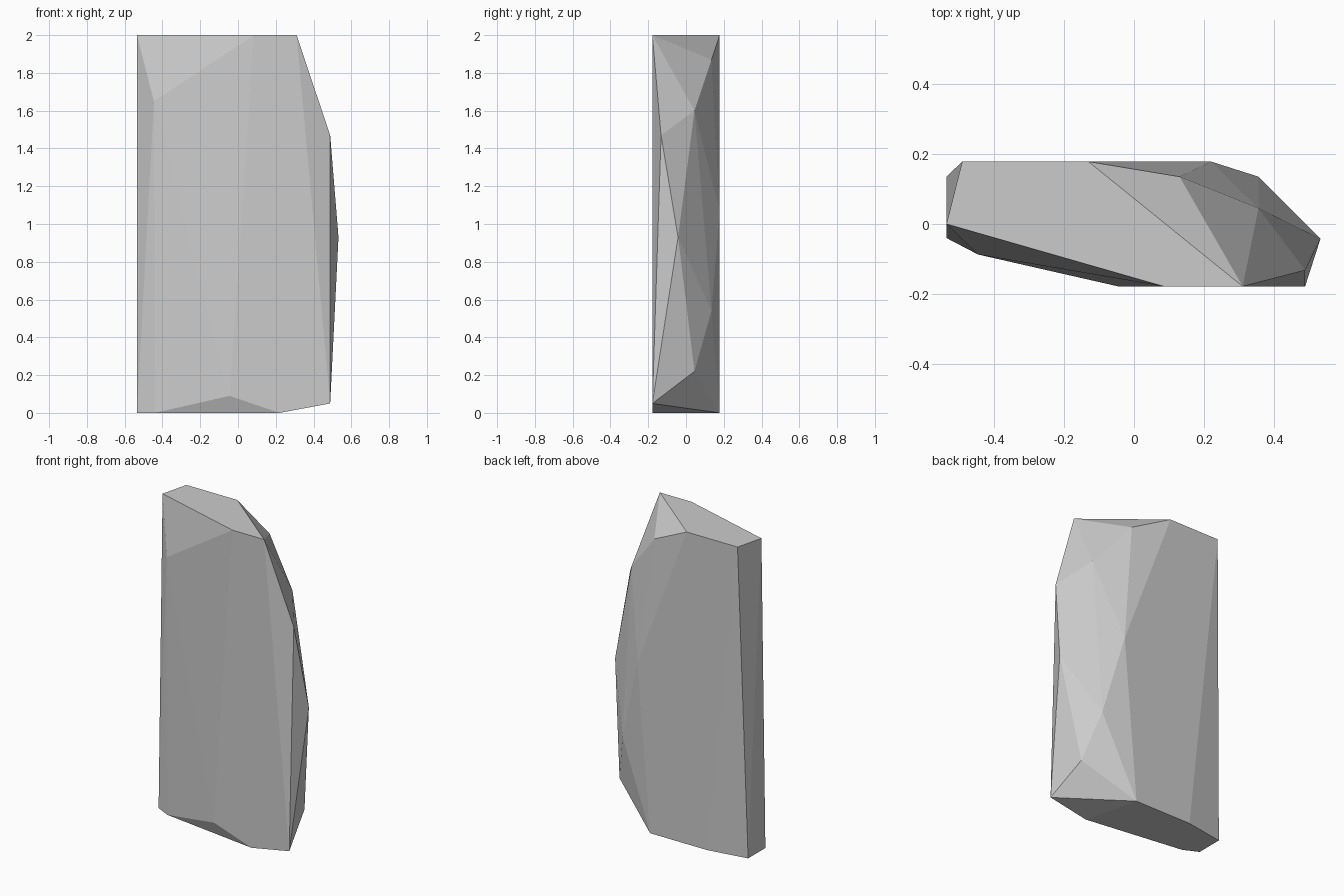
import bpy, bmesh

if "Cube" in bpy.data.objects:
    bpy.data.objects.remove(bpy.data.objects["Cube"])

# Chiselled stone slab: flat-faceted convex block defined by its corners
top_rim = [(-0.535, 0.0, 2), (-0.49, 0.178, 2), (-0.13, 0.178, 2),
           (0.31, -0.178, 2), (0.085, -0.178, 2)]
base_rim = [(-0.535, -0.04, 0), (-0.535, 0.135, 0), (-0.275, 0.178, 0),
            (0.13, 0.178, 0), (0.22, -0.178, 0), (-0.44, -0.087, 0)]
front_chips = [(-0.445, -0.087, 1.65), (-0.045, -0.178, 0.09)]
right_chips = [(0.488, -0.178, 0.05), (0.488, -0.132, 1.47), (0.532, -0.042, 0.93),
               (0.355, 0.045, 1.6), (0.44, 0.045, 0.22)]
back_chips = [(0.13, 0.135, 1.87), (0.22, 0.178, 1.07), (0.355, 0.135, 0.54)]

bm = bmesh.new()
for p in top_rim + base_rim + front_chips + right_chips + back_chips:
    bm.verts.new(p)
# Wrap the corners in a convex skin, then merge coplanar facets
bmesh.ops.convex_hull(bm, input=bm.verts[:])
bmesh.ops.dissolve_limit(bm, angle_limit=0.002, verts=bm.verts[:], edges=bm.edges[:])
bmesh.ops.recalc_face_normals(bm, faces=bm.faces[:])

mesh = bpy.data.meshes.new("stone_slab")
bm.to_mesh(mesh)
bm.free()
slab = bpy.data.objects.new("stone_slab", mesh)
bpy.context.collection.objects.link(slab)
